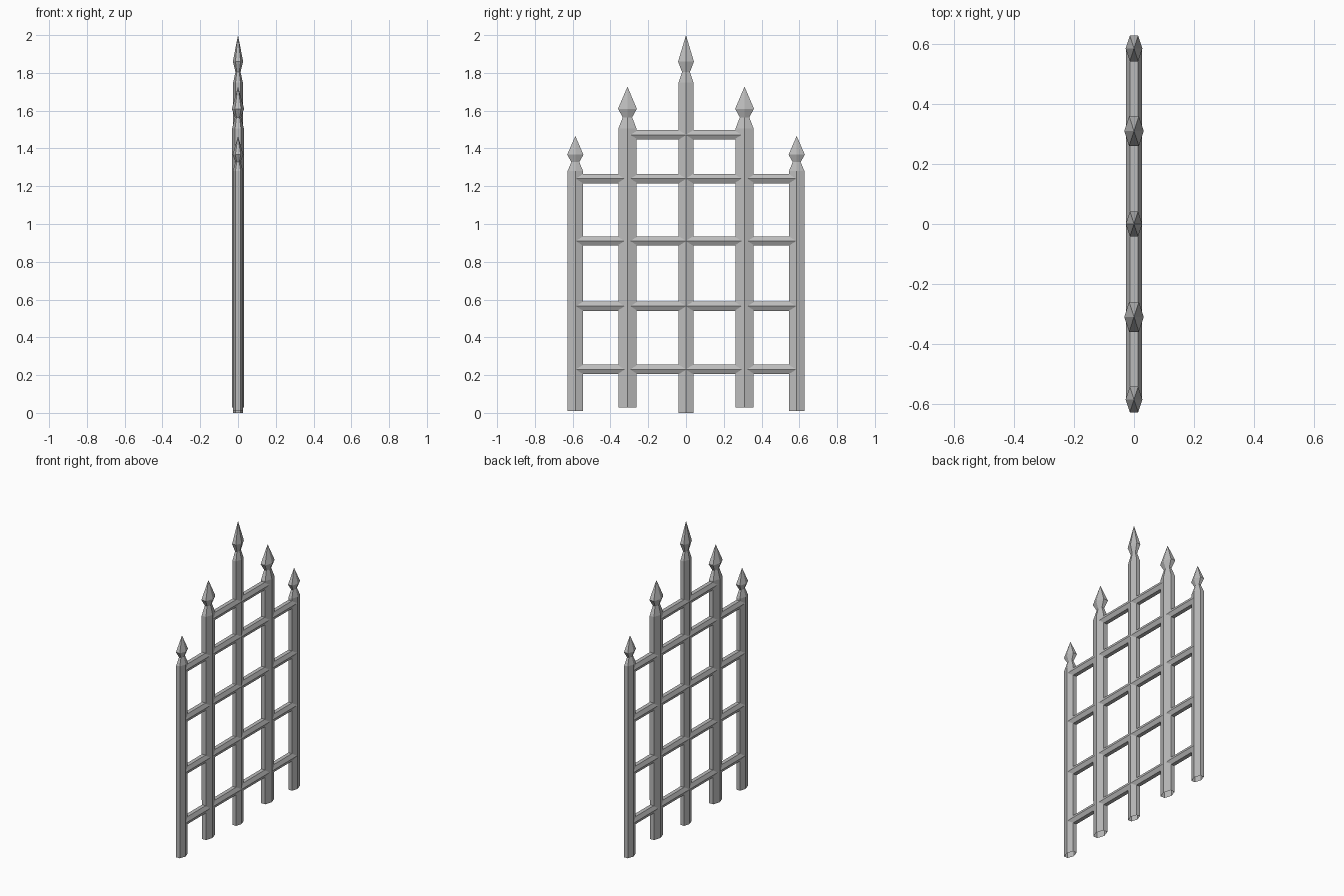
import bpy, bmesh, math

if "Cube" in bpy.data.objects:
    bpy.data.objects.remove(bpy.data.objects["Cube"])

# Single iron colour
iron = bpy.data.materials.new("iron grey")
iron.use_nodes = True
iron.diffuse_color = (0.5, 0.5, 0.5, 1)
iron.node_tree.nodes["Principled BSDF"].inputs["Base Color"].default_value = (0.5, 0.5, 0.5, 1)

DEPTH = 0.65  # thickness of every section relative to its width


def hex_ring(bm, half_width, place):
    """Flattened hexagon with ridges facing +x and -x."""
    ring = []
    for i in range(6):
        a = i * math.pi / 3
        x = half_width * DEPTH * math.cos(a)
        w = half_width * math.sin(a) / math.sin(math.pi / 3)
        ring.append(bm.verts.new(place(x, w)))
    return ring


def bridge(bm, a, b):
    for i in range(6):
        j = (i + 1) % 6
        bm.faces.new((a[i], a[j], b[j], b[i]))


def finish(bm, name):
    bmesh.ops.recalc_face_normals(bm, faces=bm.faces)
    mesh = bpy.data.meshes.new(name)
    bm.to_mesh(mesh)
    bm.free()
    mesh.materials.append(iron)
    bpy.context.collection.objects.link(bpy.data.objects.new(name, mesh))


def post(name, y, bottom, profile, tip):
    """Shaft, neck and spearhead lofted through (height, half width) pairs."""
    bm = bmesh.new()
    rings = [hex_ring(bm, w, lambda x, v, z=z: (x, y + v, z)) for z, w in profile]
    for a, b in zip(rings, rings[1:]):
        bridge(bm, a, b)
    apex = bm.verts.new((0, y, tip))
    for i in range(6):
        bm.faces.new((rings[-1][i], rings[-1][(i + 1) % 6], apex))
    finish(bm, name)


def rail(name, z, reach):
    """Horizontal bar running through the posts."""
    bm = bmesh.new()
    a, b = [hex_ring(bm, 0.025, lambda x, v, y=y: (x * 1.6, y, z + v))
            for y in (-reach, reach)]
    bridge(bm, a, b)
    bm.faces.new(a)
    bm.faces.new(b)
    finish(bm, name)


# Upright posts with spear tips
post("centre_post", 0, 0, [(0, 0.039), (1.75, 0.039), (1.805, 0.021), (1.86, 0.042)], 2.0)
for side, s in (("left", 1), ("right", -1)):
    post(side + "_inner_post", s * 0.31, 0.028,
         [(0.028, 0.047), (1.505, 0.048), (1.565, 0.025), (1.61, 0.05)], 1.727)
    post(side + "_outer_post", s * 0.586, 0.01,
         [(0.01, 0.041), (1.28, 0.041), (1.328, 0.021), (1.367, 0.043)], 1.466)

# Horizontal rails
for n, z in enumerate((0.23, 0.565, 0.91, 1.24)):
    rail("rail_%d" % (n + 1), z, 0.58)
rail("top_rail", 1.472, 0.3)
